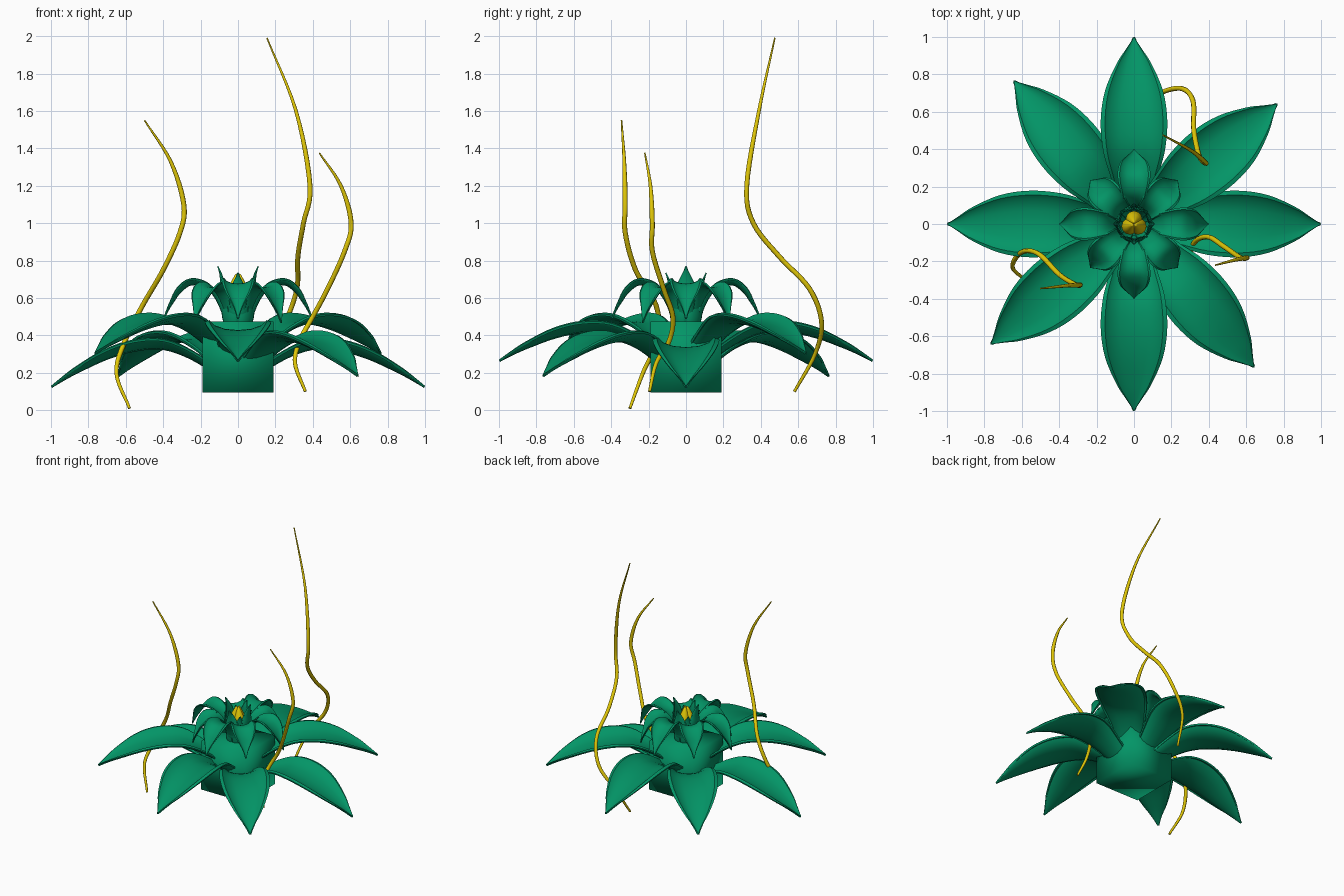
import bpy
import bmesh
import math
from mathutils import Vector, Matrix

cube = bpy.data.objects.get("Cube")
if cube:
    bpy.data.objects.remove(cube, do_unlink=True)


def material(name, rgb):
    m = bpy.data.materials.new(name)
    m.use_nodes = True
    m.diffuse_color = (*rgb, 1)
    bsdf = next(n for n in m.node_tree.nodes if n.type == 'BSDF_PRINCIPLED')
    bsdf.inputs["Base Color"].default_value = (*rgb, 1)
    bsdf.inputs["Roughness"].default_value = 0.6
    return m


GREEN = material("leaf green", (0.001, 0.30, 0.134))
YELLOW = material("golden yellow", (0.75, 0.57, 0.002))


def link(name, data, mat):
    ob = bpy.data.objects.new(name, data)
    data.materials.append(mat)
    bpy.context.scene.collection.objects.link(ob)
    return ob


def finish(name, bm, mat, sharp=50):
    bmesh.ops.recalc_face_normals(bm, faces=bm.faces)
    me = bpy.data.meshes.new(name)
    bm.to_mesh(me)
    bm.free()
    for p in me.polygons:
        p.use_smooth = True
    me.set_sharp_from_angle(angle=math.radians(sharp))
    return link(name, me, mat)


def smooth_path(pts, steps):
    """Catmull-Rom curve through the points."""
    p = [Vector(q) for q in pts]
    p = [p[0] * 2 - p[1]] + p + [p[-1] * 2 - p[-2]]
    out = []
    for a, b, c, d in zip(p, p[1:], p[2:], p[3:]):
        for i in range(steps):
            t = i / steps
            out.append(0.5 * (2 * b + (c - a) * t + (2 * a - 5 * b + 4 * c - d) * t * t
                              + (3 * b - a - 3 * c + d) * t ** 3))
    out.append(p[-2])
    return out


# Half cross-section of a leaf: a cupped blade with a turned-over rim
HALF = [(0, 0), (0.4, 0.12), (0.72, 0.5), (0.87, 1.0), (1, 0.88)]
SECTION = [(-u, h) for u, h in reversed(HALF[1:])] + HALF


def leaf(name, stations, angle, cup, thickness):
    """Stations are (radius, height, half width) along the midrib."""
    path = smooth_path(stations, 4)
    bm = bmesh.new()
    rows = []
    for i, (r, z, w) in enumerate(path):
        d = path[min(i + 1, len(path) - 1)] - path[max(i - 1, 0)]
        n = Vector((-d.y, 0, d.x)).normalized()
        w = max(w, 0.001)
        rows.append([bm.verts.new(Vector((r, u * w, z)) + n * h * cup * w)
                     for u, h in SECTION])
    for a, b in zip(rows, rows[1:]):
        for j in range(len(SECTION) - 1):
            bm.faces.new((a[j], b[j], b[j + 1], a[j + 1]))
    bmesh.ops.recalc_face_normals(bm, faces=bm.faces)
    bmesh.ops.solidify(bm, geom=bm.faces[:], thickness=thickness)
    bmesh.ops.rotate(bm, verts=bm.verts, matrix=Matrix.Rotation(math.radians(angle), 3, 'Z'))
    return finish(name, bm, GREEN)


# Square core, softly shaded
bm = bmesh.new()
bmesh.ops.create_cube(bm, size=0.38, matrix=Matrix.Translation((0, 0, 0.285)))
finish("core", bm, GREEN, 180)

# Outer leaves: opposite pairs share a lift and a droop
OUTER = [(0.1, 0.25, 0.085), (0.25, 0.355, 0.12), (0.4, 0.42, 0.165), (0.55, 0.425, 0.178),
         (0.7, 0.395, 0.155), (0.85, 0.34, 0.092), (0.93, 0.305, 0.043), (1, 0.27, 0)]
for angle, lift, droop in [(0, -0.05, 0.09), (40, 0.04, 0), (90, 0, 0), (130, -0.03, 0.05)]:
    st = [(r, z + lift - droop * r, w) for r, z, w in OUTER]
    for k in range(2):
        leaf(f"outer_leaf_{angle + 180 * k}", st, angle + 180 * k, 0.3, 0.012)

# Middle ring: arching petals, alternately long and short
MIDDLE = [(0.06, 0.47, 0.035), (0.11, 0.59, 0.05), (0.17, 0.66, 0.068), (0.25, 0.675, 0.088),
          (0.31, 0.635, 0.075), (0.35, 0.58, 0.042), (0.375, 0.54, 0.02), (0.4, 0.49, 0)]
for k in range(8):
    short = k % 2
    st = [(r * (0.83 if short else 1), z - 0.02 * short, w) for r, z, w in MIDDLE]
    leaf(f"middle_petal_{k}", st, 45 * k, 0.35, 0.008)

# Inner ring: upright petals around the bud, the side pair tallest
INNER = [(0.05, 0.47, 0.03), (0.085, 0.56, 0.055), (0.092, 0.63, 0.06),
         (0.09, 0.68, 0.045), (0.094, 0.73, 0.02), (0.105, 0.77, 0)]
for k in range(8):
    low = (0, 0.08, 0.035, 0.08)[k % 4]
    st = [(r * (0.9 if k % 2 else 1), z - low, w) for r, z, w in INNER]
    leaf(f"inner_petal_{k}", st, 45 * k, 0.4, 0.006)

# Golden bud of three closed, pointed lobes
for k in range(3):
    bm = bmesh.new()
    bmesh.ops.create_uvsphere(bm, u_segments=12, v_segments=8, radius=1)
    a = math.radians(90 + 120 * k)
    for v in bm.verts:
        taper = 1 - 0.6 * max(v.co.z, 0)
        v.co = Vector(((v.co.x * 0.044 + 0.026 * math.cos(a)) * taper,
                       (v.co.y * 0.044 + 0.026 * math.sin(a)) * taper,
                       0.62 + 0.11 * v.co.z))
    finish(f"bud_lobe_{k}", bm, YELLOW)

# Tendrils: tapered, wavy tubes from tip to root
TENDRILS = {
    "back_tendril": [(0.155, 0.475, 1.99), (0.31, 0.39, 1.6), (0.385, 0.325, 1.2),
                     (0.35, 0.36, 1.0), (0.32, 0.5, 0.82), (0.315, 0.66, 0.65),
                     (0.25, 0.725, 0.47), (0.13, 0.69, 0.3), (0.08, 0.58, 0.1)],
    "right_tendril": [(-0.5, -0.345, 1.55), (-0.36, -0.33, 1.33), (-0.29, -0.325, 1.1),
                      (-0.31, -0.325, 0.95), (-0.4, -0.27, 0.75), (-0.51, -0.16, 0.56),
                      (-0.6, -0.15, 0.38), (-0.65, -0.23, 0.2), (-0.58, -0.3, 0.01)],
    "left_tendril": [(0.435, -0.22, 1.375), (0.55, -0.19, 1.2), (0.605, -0.18, 1.0),
                     (0.57, -0.18, 0.85), (0.48, -0.12, 0.65), (0.4, -0.07, 0.5),
                     (0.33, -0.09, 0.37), (0.305, -0.16, 0.25), (0.36, -0.195, 0.1)],
}
for name, pts in TENDRILS.items():
    path = smooth_path(pts, 6)
    cu = bpy.data.curves.new(name, 'CURVE')
    cu.dimensions = '3D'
    cu.bevel_depth = 0.0135
    cu.bevel_resolution = 2
    cu.use_fill_caps = True
    sp = cu.splines.new('POLY')
    sp.points.add(len(path) - 1)
    for i, co in enumerate(path):
        t = i / (len(path) - 1)
        sp.points[i].co = (*co, 1)
        sp.points[i].radius = min(1, 0.3 + 3.5 * t, 0.6 + 2 * (1 - t))
    sp.use_smooth = True
    link(name, cu, YELLOW)
